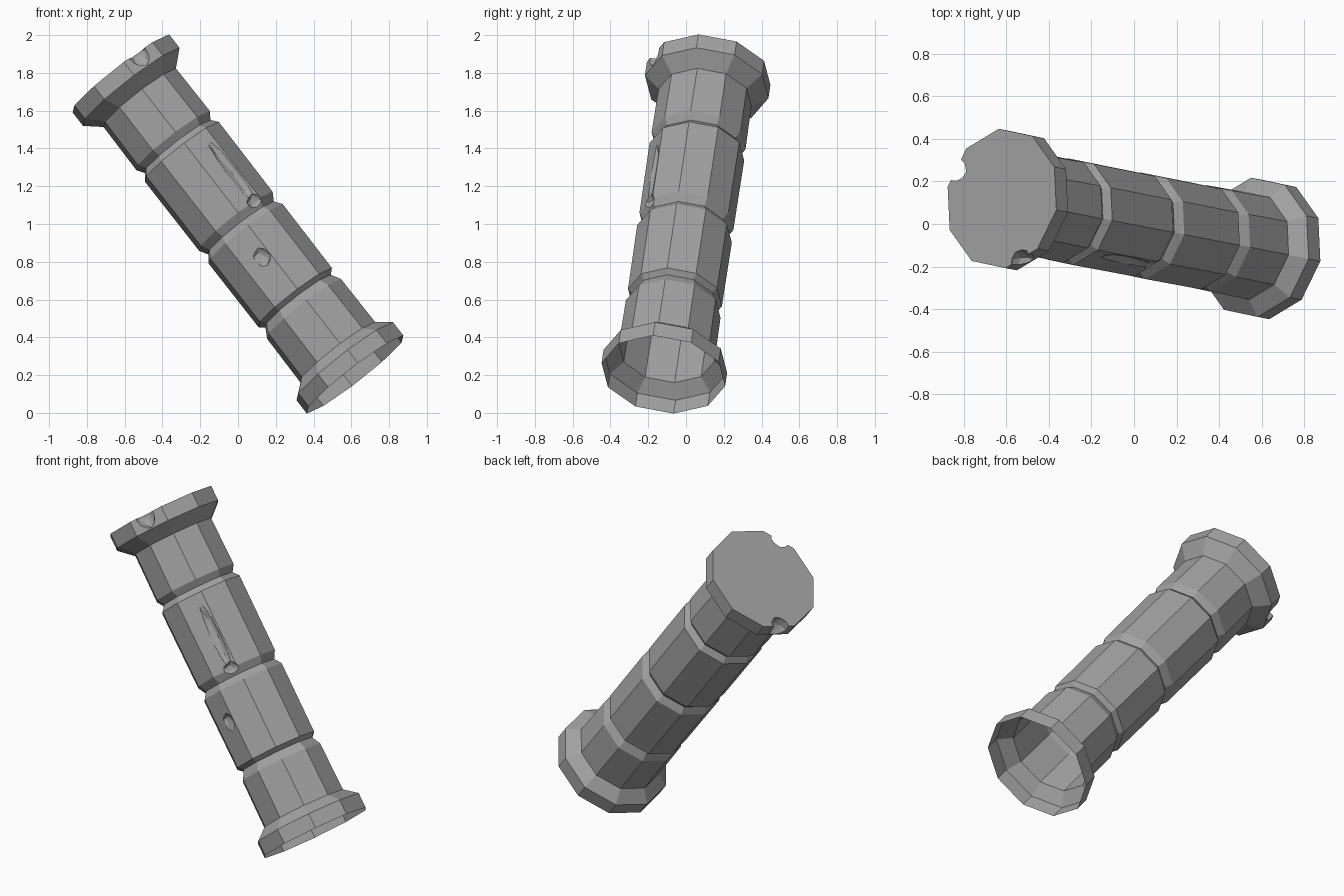
import bpy, bmesh, math, random
from mathutils import Vector, Matrix

random.seed(4)
cube = bpy.data.objects.get("Cube")
if cube:
    bpy.data.objects.remove(cube)

stone = bpy.data.materials.new("grey stone")
stone.use_nodes = True
grey = (0.36, 0.36, 0.36, 1)
stone.diffuse_color = grey
stone.node_tree.nodes["Principled BSDF"].inputs["Base Color"].default_value = grey

# Leaning axis of the column and the frame around it
SIDES = 10
base = Vector((0.62, -0.12, 0.203))
axis = (-2 * (base - Vector((0, 0, 1)))).normalized()
side = Vector((-0.045, 0.982, -0.184))
side = (side - axis * side.dot(axis)).normalized()
frame = Matrix((side, axis.cross(side), axis)).transposed().to_4x4()
frame.translation = base
height = 2 * (Vector((0, 0, 1)) - base).length


def add_object(name, bm):
    mesh = bpy.data.meshes.new(name)
    bm.to_mesh(mesh)
    bm.free()
    mesh.materials.append(stone)
    obj = bpy.data.objects.new(name, mesh)
    obj.matrix_world = frame
    bpy.context.collection.objects.link(obj)
    return obj


# Profile: flared foot, shaft drums parted by V grooves, flared head
profile = [(0.333, 0), (0.333, 0.09), (0.258, 0.15)]
for low, mid, top in ((0.443, 0.495, 0.52), (0.95, 0.99, 1.035), (1.505, 1.54, 1.58)):
    profile += [(0.255, low), (0.226, mid), (0.253, top)]
profile += [(0.25, 1.87), (0.333, height - 0.09), (0.333, height)]

bm = bmesh.new()
rings = []
for r, z in profile:
    angles = [math.tau * i / SIDES for i in range(SIDES)]
    rings.append([bm.verts.new((r * math.cos(a), r * math.sin(a), z)) for a in angles])
for lower, upper in zip(rings, rings[1:]):
    for i in range(SIDES):
        j = (i + 1) % SIDES
        bm.faces.new((lower[i], lower[j], upper[j], upper[i]))
bm.faces.new(rings[-1])
bm.faces.new(rings[0][::-1])
column = add_object("broken_column", bm)


# Chips and gouges worn into the stone
def chip(name, angle, radius, z, size):
    bm = bmesh.new()
    bmesh.ops.create_icosphere(bm, subdivisions=2, radius=1)
    for v in bm.verts:
        v.co *= random.uniform(0.9, 1.08)
    place = (Matrix.Rotation(math.radians(angle), 4, "Z")
             @ Matrix.Translation((radius, 0, z)) @ Matrix.Diagonal((*size, 1)))
    bm.transform(place)
    cutter = add_object(name, bm)
    cutter.hide_render = True
    mod = column.modifiers.new(name, "BOOLEAN")
    mod.operation = "DIFFERENCE"
    mod.solver = "EXACT"
    mod.object = cutter
    return cutter


cutters = [
    chip("head_front_chip", -163, 0.335, height - 0.01, (0.065, 0.06, 0.08)),
    chip("head_side_chip", 56, 0.33, height - 0.01, (0.075, 0.06, 0.08)),
    chip("shaft_long_gouge", -153, 0.255, 1.23, (0.025, 0.035, 0.24)),
    chip("shaft_gouge_end", -153, 0.255, 1.03, (0.035, 0.05, 0.05)),
    chip("shaft_dent", 169, 0.26, 0.77, (0.035, 0.05, 0.06)),
]

# Bake the cuts, then open the hollow foot
bpy.context.view_layer.update()
evaluated = column.evaluated_get(bpy.context.evaluated_depsgraph_get())
cut_mesh = bpy.data.meshes.new_from_object(evaluated)
column.modifiers.clear()
column.data = cut_mesh
for cutter in cutters:
    bpy.data.objects.remove(cutter)

bm = bmesh.new()
bm.from_mesh(cut_mesh)
foot = [f for f in bm.faces if f.calc_center_median().z < 0.001]
bmesh.ops.delete(bm, geom=foot, context="FACES")
for f in bm.faces:
    f.smooth = False
    f.material_index = 0
bm.to_mesh(cut_mesh)
bm.free()
